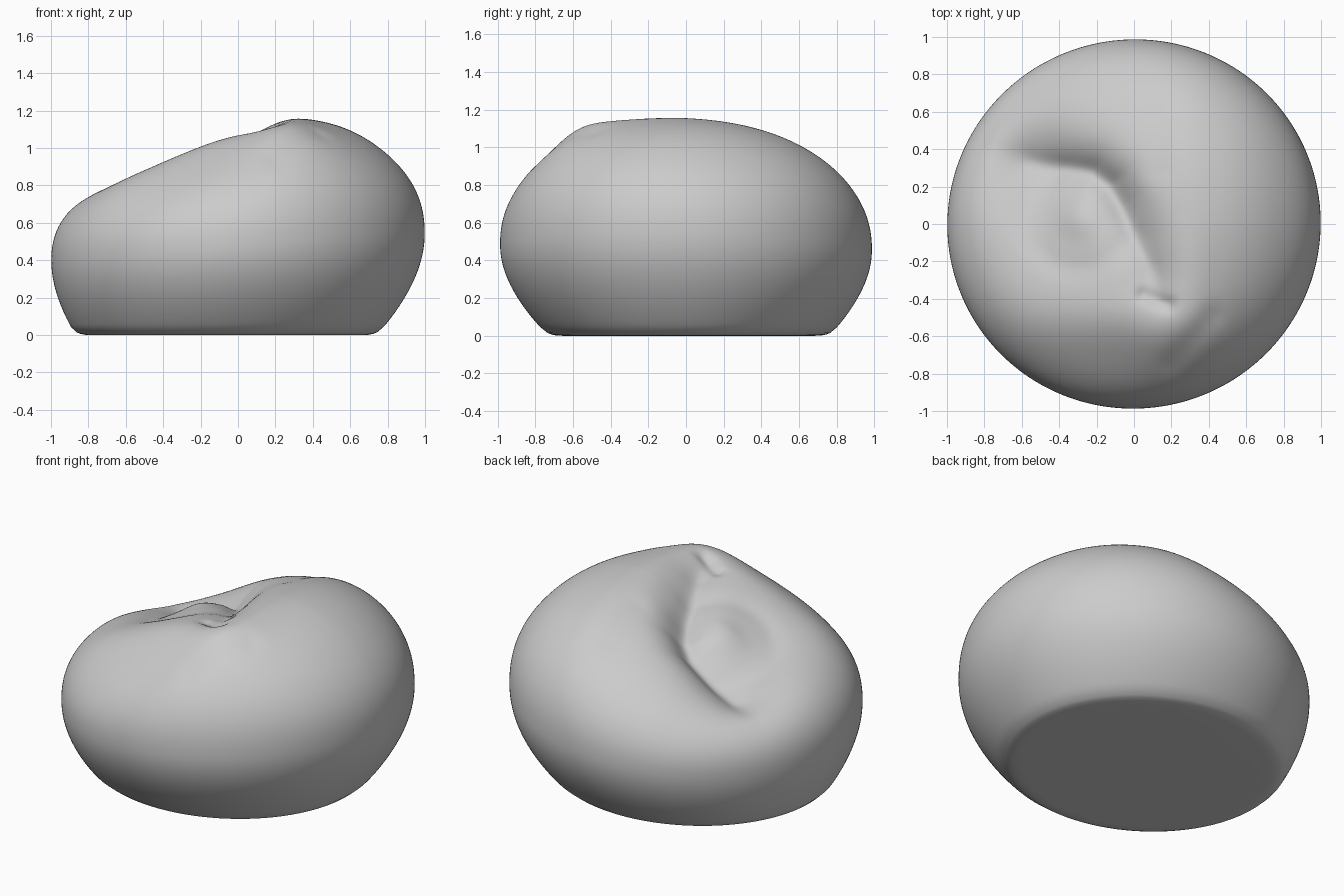
import bpy, bmesh, math
from mathutils import Vector

if "Cube" in bpy.data.objects:
    bpy.data.objects.remove(bpy.data.objects["Cube"])

SEG, TOP, SIDE = 256, 120, 24
SLOPE = [(-1.2, .97), (-.84, .92), (-.57, .91), (-.4, .96), (-.1, 1.05),
         (.1, 1.11), (.28, 1.18), (.6, 1.21), (1.2, 1.17)]
CREASE = [(.14, -.4), (.08, -.22), (.0, -.04), (-.07, .1), (-.13, .2), (-.22, .27),
          (-.38, .3), (-.55, .33), (-.76, .39)]
DEPTH = [.04, .07, .10, .12, .12, .11, .09, .07, .01]


def lerp_table(x):
    for (a, ha), (b, hb) in zip(SLOPE, SLOPE[1:]):
        if x <= b:
            return ha + (hb - ha) * (x - a) / (b - a)
    return SLOPE[-1][1]


def gauss(d, w):
    return math.exp(-(d / w) ** 2)


def bump(x, y, cx, cy, wx, wy):
    return math.exp(-((x - cx) / wx) ** 2 - ((y - cy) / wy) ** 2)


def seg_dist(p, a, b):
    a, b = Vector(a), Vector(b)
    t = max(0, min(1, (p - a).dot(b - a) / (b - a).length_squared))
    return (p - a - (b - a) * t).length, t


# Sloping dough top
def height(x, y):
    h = sum(lerp_table(x + .04 * k) for k in range(-3, 4)) / 7
    return h - .03 * max(0, y)


# Pinched crease, inner bulge and soft folds
def folds(x, y):
    p = Vector((x, y))
    total = depth = 0
    best = 9
    for i in range(len(CREASE) - 1):
        d, t = seg_dist(p, CREASE[i], CREASE[i + 1])
        w = math.exp(-d / .03) + 1e-12
        total += w
        depth += w * (DEPTH[i] * (1 - t) + DEPTH[i + 1] * t)
        best = min(best, d)
    best = math.hypot(best, .015)
    h = -depth / total * (.7 * gauss(best, .14) + .3 * gauss(best, .06))
    # broad hollow on the left, toward the back
    h -= .06 * bump(x, y, -.4, .05, .33, .3)
    h -= .09 * bump(x, y, -.58, .32, .32, .3)
    c = math.hypot(x + .3, y - .03)
    h += .03 * gauss(c, .12)
    h -= .01 * gauss(c - .27, .07)
    # raised front lip and peak
    h += .06 * bump(x, y, .25, -.56, .25, .22)
    h += .04 * bump(x, y, -.15, -.52, .3, .2)
    h += .06 * bump(x, y, -.6, -.55, .28, .28)
    h += .012 * bump(x, y, .28, -.25, .12, .2)
    # shallow wrinkles
    h -= .01 * gauss(seg_dist(p, (.12, .6), (.13, .3))[0], .08)
    h -= .015 * gauss(seg_dist(p, (.42, -.5), (.2, -.75))[0], .07)
    h -= .02 * gauss(seg_dist(p, (.05, -.38), (.18, -.43))[0], .04)
    return h


def outline(a):
    r = .987 + .003 * math.cos(2 * (a - math.pi / 4)) + .011 * math.cos(a) ** 2
    return Vector((r * math.cos(a), r * math.sin(a)))


def foot(a, inset):
    return Vector((-.06 + (.82 - inset) * math.cos(a), .015 + (.765 - inset) * math.sin(a)))


def equator(a):
    return .47 + .07 * math.cos(a) - .015 * math.sin(a)


angles = [2 * math.pi * i / SEG for i in range(SEG)]
rings = []
# Flat underside with rounded edge
for inset, z in ((.5, 0), (.1, 0), (.065, .001), (.035, .007), (.015, .015)):
    rings.append([(*foot(a, inset), z) for a in angles])
# Bulging lower wall
for k in range(1, SIDE + 1):
    t = k / SIDE
    ring = []
    for a in angles:
        f = foot(a, 0)
        p = f.lerp(outline(a), math.sin(t * math.pi / 2) ** .88)
        ring.append((p.x, p.y, .025 + (equator(a) - .025) * t))
    rings.append(ring)
# Domed upper half
for k in range(1, TOP):
    s = math.sin(math.pi / 2 * (1 - k / TOP))
    f = (1 - s ** 2.25) ** (1 / 2.25)
    ring = []
    for a in angles:
        p = outline(a) * s
        e = equator(a) * s ** 2 + .47 * (1 - s ** 2)
        ring.append((p.x, p.y, e + (height(*p) - e) * f + folds(*p) * min(1, f * 1.1)))
    rings.append(ring)

bm = bmesh.new()
vr = [[bm.verts.new(c) for c in ring] for ring in rings]
low = bm.verts.new((-.06, .015, 0))
peak = bm.verts.new((0, 0, height(0, 0) + folds(0, 0)))
for i in range(SEG):
    j = (i + 1) % SEG
    for a, b in zip(vr, vr[1:]):
        bm.faces.new((a[i], a[j], b[j], b[i]))
    bm.faces.new((low, vr[0][j], vr[0][i]))
    bm.faces.new((vr[-1][i], vr[-1][j], peak))
bmesh.ops.recalc_face_normals(bm, faces=bm.faces)
mesh = bpy.data.meshes.new("dough_bun")
bm.to_mesh(mesh)
bm.free()
for poly in mesh.polygons:
    poly.use_smooth = True
bun = bpy.data.objects.new("dough_bun", mesh)
bpy.context.collection.objects.link(bun)
